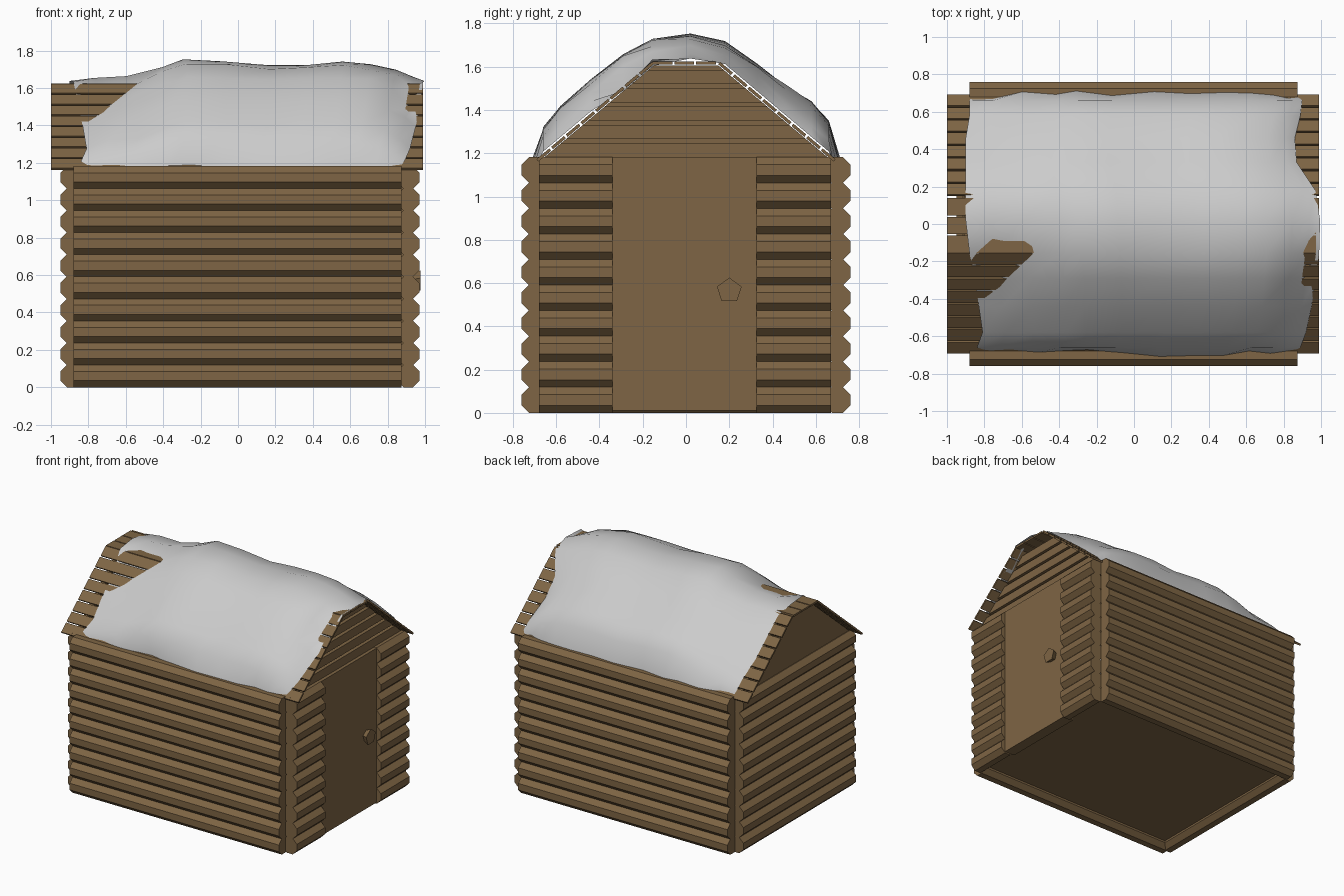
import bpy, bmesh, math, random
from mathutils import Matrix, Vector

if "Cube" in bpy.data.objects:
    bpy.data.objects.remove(bpy.data.objects["Cube"])

random.seed(4)


def material(name, color):
    m = bpy.data.materials.new(name)
    m.diffuse_color = (*color, 1)
    m.use_nodes = True
    m.node_tree.nodes["Principled BSDF"].inputs["Base Color"].default_value = m.diffuse_color
    return m


wood = material("wood", (0.21, 0.13, 0.058))
snow_grey = material("snow_grey", (0.58, 0.58, 0.58))


def finish(name, bm, mat=wood):
    bmesh.ops.recalc_face_normals(bm, faces=bm.faces)
    me = bpy.data.meshes.new(name)
    bm.to_mesh(me)
    bm.free()
    ob = bpy.data.objects.new(name, me)
    bpy.context.collection.objects.link(ob)
    me.materials.append(mat)
    return ob


def prism(bm, pts, x0, x1):
    """Extrude a (y, z) outline from x0 to x1."""
    a = [bm.verts.new((x0, y, z)) for y, z in pts]
    b = [bm.verts.new((x1, y, z)) for y, z in pts]
    bm.faces.new(a)
    bm.faces.new(b)
    n = len(pts)
    for i in range(n):
        bm.faces.new((a[i], a[(i + 1) % n], b[(i + 1) % n], b[i]))


def rect(y0, y1, z0, z1):
    return [(y0, z0), (y1, z0), (y1, z1), (y0, z1)]


def log_wall(name, axis, lo, hi, offset):
    """Stack of ten octagonal logs running along x or y."""
    bm = bmesh.new()
    turn = Matrix.Rotation(math.pi / 2, 4, 'Y' if axis == 'x' else 'X')
    for i in range(10):
        mid, z = (lo + hi) / 2, 0.06 + 0.118 * i
        loc = (mid, offset, z) if axis == 'x' else (offset, mid, z)
        m = Matrix.Translation(loc) @ turn @ Matrix.Rotation(math.pi / 8, 4, 'Z')
        bmesh.ops.create_cone(bm, cap_ends=True, segments=8, radius1=0.065,
                              radius2=0.065, depth=hi - lo, matrix=m)
    finish(name, bm)


# Log walls, with a doorway on the right side
log_wall("front_wall", 'x', -0.88, 0.875, -0.70)
log_wall("back_wall", 'x', -0.88, 0.875, 0.70)
log_wall("left_wall", 'y', -0.68, 0.67, -0.89)
log_wall("right_wall_front", 'y', -0.68, -0.34, 0.91)
log_wall("right_wall_back", 'y', 0.325, 0.67, 0.91)

# Floor
bm = bmesh.new()
prism(bm, rect(-0.67, 0.67, 0.05, 0.08), -0.86, 0.88)
finish("floor", bm)

# Door and five-sided knob
bm = bmesh.new()
prism(bm, rect(-0.34, 0.325, 0.01, 1.18), 0.85, 0.935)
finish("door", bm)
bm = bmesh.new()
bmesh.ops.create_cone(bm, cap_ends=True, segments=5, radius1=0.03, radius2=0.06, depth=0.06,
                      matrix=Matrix.Translation((0.945, 0.2, 0.565))
                      @ Matrix.Rotation(math.pi / 2, 4, 'Z') @ Matrix.Rotation(math.pi / 2, 4, 'X'))
finish("door_knob", bm)


# Gables: flat panels, with raised boards above the door
def half(z):
    return 0.15 + (1.605 - z) / 0.84


def gable_outline(z0, z1):
    return [(-half(z0), z0), (half(z0), z0), (half(z1), z1), (-half(z1), z1)]


for name, x0, x1 in (("left_gable", -0.91, -0.87), ("right_gable", 0.83, 0.87)):
    bm = bmesh.new()
    prism(bm, gable_outline(1.17, 1.605), x0, x1)
    finish(name, bm)
bm = bmesh.new()
for i in range(5):
    z = 1.18 + i * 0.085
    prism(bm, gable_outline(z, z + 0.065), 0.87, 0.91)
finish("gable_boards", bm)

# Roof slats: three flat on top, eight down each slope
bm = bmesh.new()
for y in (-0.108, -0.008, 0.092):
    prism(bm, rect(y - 0.046, y + 0.046, 1.611, 1.625), -1, 0.99)
top, eave = Vector((0.158, 1.622)), Vector((0.70, 1.165))
step = (eave - top) / 8
down = step.normalized()
normal = Vector((-down.y, down.x))
for side in (-1, 1):
    for i in range(8):
        a = top + step * i
        b = a + step * 0.87
        pts = [a, b, b - normal * 0.014, a - normal * 0.014]
        prism(bm, [(side * p.x, p.y) for p in pts], -1, 0.99)
finish("roof_slats", bm)

# Snow blanket: cross-section (y, z) with left and right limits in x
section = [(-0.70, 1.175, -0.78, 0.86), (-0.66, 1.31, -0.84, 0.89), (-0.58, 1.41, -0.81, 0.92),
           (-0.44, 1.53, -0.83, 0.95), (-0.29, 1.65, -0.85, 0.97), (-0.155, 1.725, -0.88, 0.99),
           (0.02, 1.75, -0.90, 0.995), (0.18, 1.705, -0.90, 0.97), (0.33, 1.60, -0.90, 0.87),
           (0.46, 1.51, -0.90, 0.86), (0.58, 1.43, -0.88, 0.89), (0.66, 1.34, -0.88, 0.90),
           (0.70, 1.175, -0.87, 0.88)]
# Depth of the snow along the ridge: (fraction of length, fullness)
depth = [(0, 0), (0.07, 0.1), (0.16, 0.2), (0.26, 0.65), (0.32, 1), (0.43, 0.93), (0.56, 0.72),
         (0.67, 0.78), (0.77, 0.85), (0.85, 0.7), (0.92, 0.45), (0.97, 0.15), (1, 0)]


def roof_z(y):
    return 1.632 - max(0, abs(y) - 0.15) * 0.843


bm = bmesh.new()
grid = []
for j, (y, z, xl, xr) in enumerate(section):
    row = []
    for i, (u, f) in enumerate(depth):
        inner = 0 < i < len(depth) - 1
        edge = j in (0, len(section) - 1)
        x = xl + (xr - xl) * u
        base = roof_z(y)
        if inner and abs(y) > 0.2:
            f = min(1, f + 0.2)
        h = base + 0.006 + max(0, z - base) * f
        if inner and not edge:
            h += random.uniform(-0.008, 0.008)
        # bare patches where the roof shows through
        if (j == 4 and (i < 2 or i > 10)) or (j == 5 and i in (1, 2, 11)):
            h = base - 0.025
        yy = y + (random.uniform(-0.03, 0.012) * (1 if y > 0 else -1) if edge else 0)
        row.append(bm.verts.new((x, yy, h)))
    grid.append(row)
for j in range(len(section) - 1):
    for i in range(len(depth) - 1):
        bm.faces.new((grid[j][i], grid[j][i + 1], grid[j + 1][i + 1], grid[j + 1][i]))
snow = finish("snow", bm, snow_grey)
for p in snow.data.polygons:
    p.use_smooth = True
